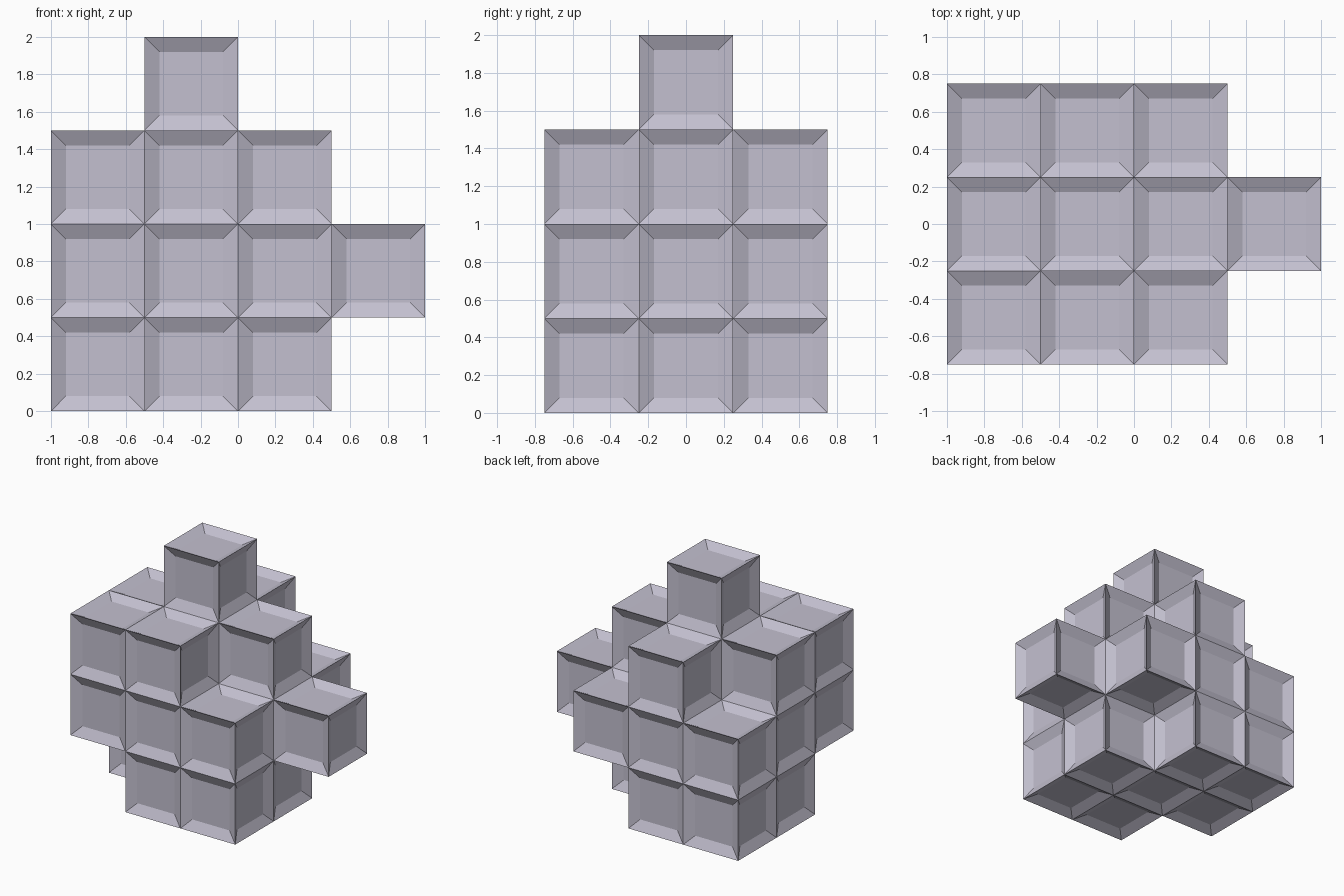
import bpy
import bmesh
from mathutils import Vector, Matrix

cube = bpy.data.objects.get("Cube")
if cube:
    bpy.data.objects.remove(cube, do_unlink=True)

SIZE = 0.5      # edge of one block
RIM = 0.08      # width of the sloped border on each face
DEPTH = 0.04    # how far each panel is sunk

material = bpy.data.materials.new("lavender_grey")
material.use_nodes = True
colour = (0.55, 0.53, 0.63, 1)
material.diffuse_color = colour
material.node_tree.nodes["Principled BSDF"].inputs["Base Color"].default_value = colour

# Each layer is drawn as rows from front to back; # marks a block
LAYERS = {
    "bottom_layer": (".##.", "###.", "##.."),
    "middle_layer": ("###.", "####", "###."),
    "upper_layer": ("##..", "###.", ".#.."),
    "top_block": ("....", ".#..", "...."),
}

parts = {
    name: [(x, y, z) for y, row in enumerate(rows)
           for x, mark in enumerate(row) if mark == "#"]
    for z, (name, rows) in enumerate(LAYERS.items())
}
filled = {cell for cells in parts.values() for cell in cells}


def centre(cell):
    x, y, z = cell
    return Vector((x - 1.5, y - 1, z + 0.5)) * SIZE


def build_part(name, cells):
    bm = bmesh.new()
    for cell in cells:
        made = bmesh.ops.create_cube(bm, size=SIZE, matrix=Matrix.Translation(centre(cell)))
        faces = {f for v in made["verts"] for f in v.link_faces}
        # Drop the faces that touch a neighbouring block
        hidden = []
        for face in faces:
            face.normal_update()
            step = [round(n) for n in face.normal]
            if tuple(c + s for c, s in zip(cell, step)) in filled:
                hidden.append(face)
        bmesh.ops.delete(bm, geom=hidden, context="FACES")
    # Sink a panel into every outer face
    bmesh.ops.inset_individual(bm, faces=bm.faces[:], thickness=RIM, depth=-DEPTH,
                               use_even_offset=True)
    mesh = bpy.data.meshes.new(name)
    bm.to_mesh(mesh)
    bm.free()
    mesh.materials.append(material)
    bpy.context.collection.objects.link(bpy.data.objects.new(name, mesh))


for part_name, part_cells in parts.items():
    build_part(part_name, part_cells)
